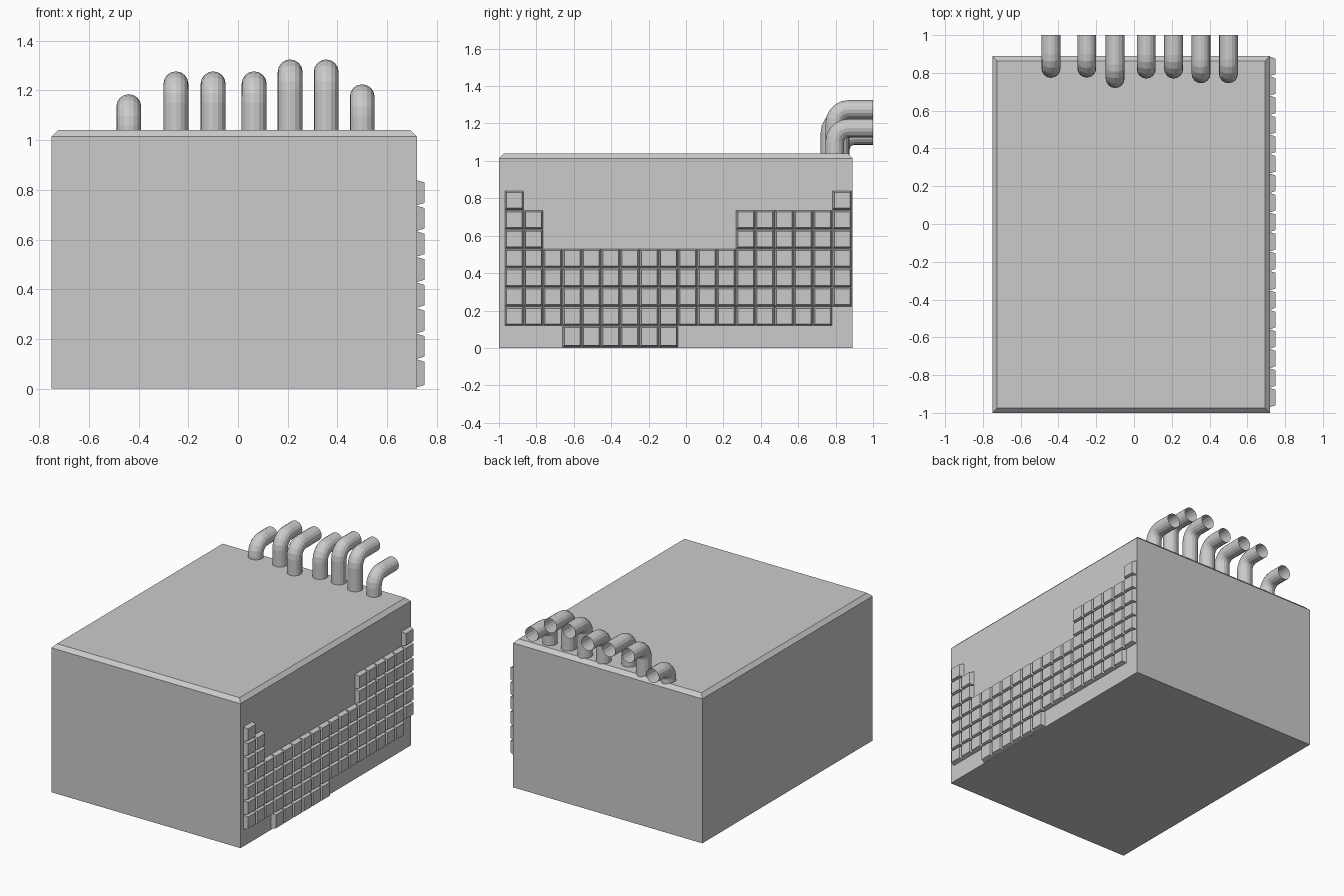
import bpy, bmesh, math
from mathutils import Vector

if "Cube" in bpy.data.objects:
    bpy.data.objects.remove(bpy.data.objects["Cube"])


def add_mesh(name, bm):
    bmesh.ops.recalc_face_normals(bm, faces=bm.faces)
    me = bpy.data.meshes.new(name)
    bm.to_mesh(me)
    bm.free()
    ob = bpy.data.objects.new(name, me)
    bpy.context.collection.objects.link(ob)
    return ob


# Main block with chamfered top rim
X0, X1, Y0, Y1, TOP = -0.75, 0.72, -1.0, 0.89, 1.04
bm = bmesh.new()
bmesh.ops.create_cube(bm, size=1)
for v in bm.verts:
    v.co = ((X0 + X1) / 2 + v.co.x * (X1 - X0),
            (Y0 + Y1) / 2 + v.co.y * (Y1 - Y0),
            (v.co.z + 0.5) * TOP)
rim = [e for e in bm.edges if all(v.co.z > 1 for v in e.verts)]
bmesh.ops.bevel(bm, geom=rim, offset=0.026, segments=1, affect='EDGES')
add_mesh("body", bm)

# Tapered wall tiles on the right side: column ranges per row, top row first
ROWS = [[(0, 1), (17, 18)], [(0, 2), (12, 18)], [(0, 2), (12, 18)],
        [(0, 18)], [(0, 18)], [(0, 18)], [(0, 17)], [(3, 9)]]
PITCH, LEFT, HIGH = 0.1031, -0.97, 0.84


def add_tile(bm, y0, y1, z0, z1):
    rings = []
    for x, d in ((X1, 0.001), (0.75, 0.01)):
        rings.append([bm.verts.new((x, y, z)) for y, z in
                      ((y0 + d, z0 + d), (y1 - d, z0 + d), (y1 - d, z1 - d), (y0 + d, z1 - d))])
    a, b = rings
    bm.faces.new(a)
    bm.faces.new(b)
    for i in range(4):
        j = (i + 1) % 4
        bm.faces.new((a[i], a[j], b[j], b[i]))


bm = bmesh.new()
for r, spans in enumerate(ROWS):
    z1 = HIGH - r * PITCH
    z0 = 0.004 if r == 7 else z1 - PITCH
    for a, b in spans:
        for c in range(a, b):
            add_tile(bm, LEFT + c * PITCH, LEFT + (c + 1) * PITCH, z0, z1)
add_mesh("wall_tiles", bm)

# Open elbow pipes: x centre, front y, top z
PIPES = [(-0.44, 0.775, 1.185), (-0.25, 0.775, 1.277), (-0.10, 0.72, 1.277),
         (0.065, 0.77, 1.277), (0.21, 0.77, 1.325), (0.355, 0.745, 1.325),
         (0.50, 0.745, 1.225)]
RAD, BEND, SIDES, STEPS = 0.05, 0.075, 16, 5
for n, (x, yf, zt) in enumerate(PIPES):
    yc, zc = yf + RAD + BEND, zt - RAD - BEND
    path = [(yf + RAD, TOP - 0.01, 0.0)]
    for s in range(STEPS + 1):
        t = math.pi / 2 * s / STEPS
        path.append((yc - BEND * math.cos(t), zc + BEND * math.sin(t), t))
    path.append((1.0, zt - RAD, math.pi / 2))
    bm = bmesh.new()
    rings = []
    for y, z, t in path:
        out = Vector((0, -math.cos(t), math.sin(t)))
        rings.append([bm.verts.new(Vector((x, y, z))
                      + RAD * (math.cos(k) * Vector((1, 0, 0)) + math.sin(k) * out))
                      for k in (2 * math.pi * i / SIDES for i in range(SIDES))])
    for a, b in zip(rings, rings[1:]):
        for i in range(SIDES):
            j = (i + 1) % SIDES
            bm.faces.new((a[i], a[j], b[j], b[i]))
    add_mesh(f"pipe_{n + 1}", bm)
